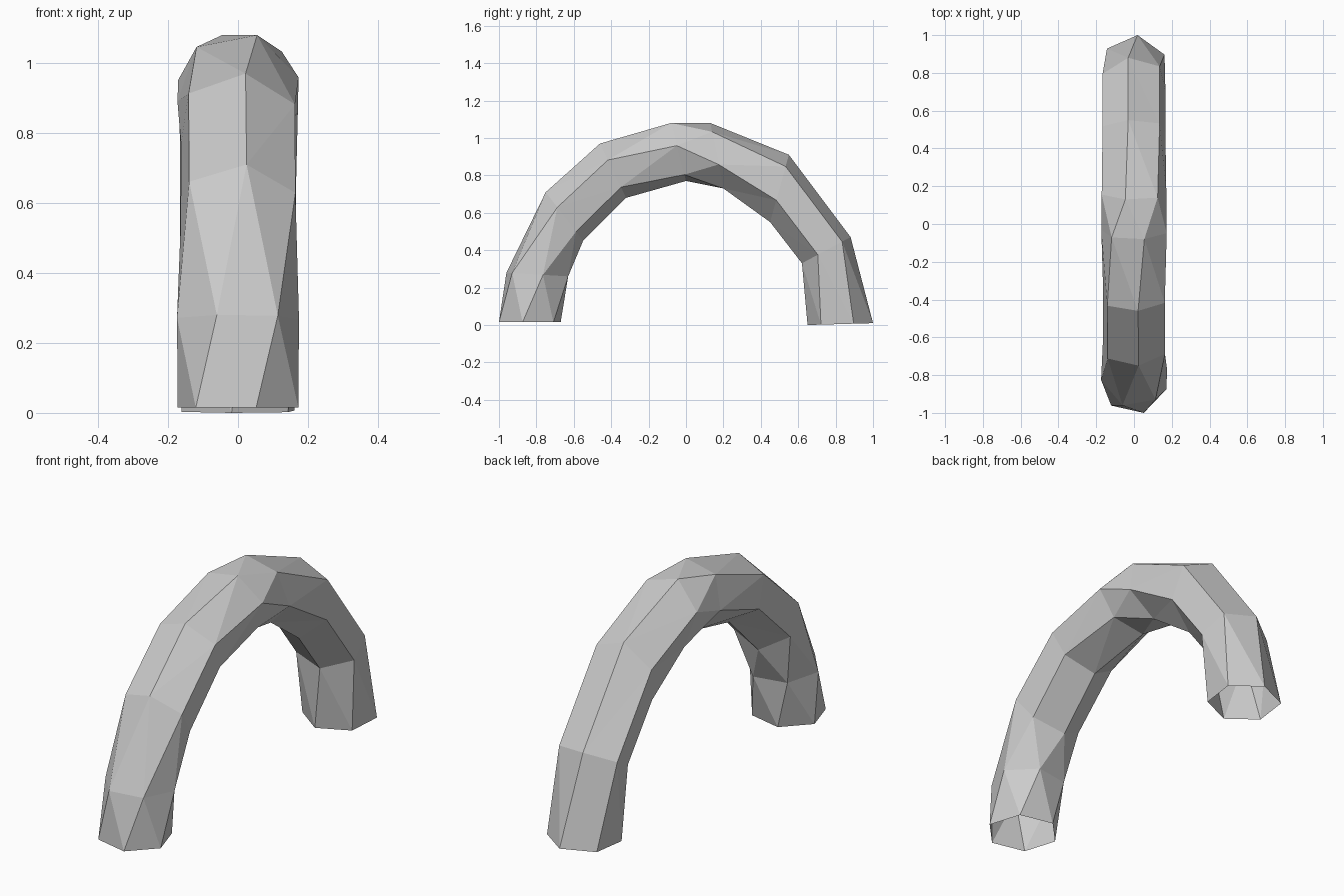
import bpy, bmesh
from math import sin, cos, radians
from mathutils import Vector

if "Cube" in bpy.data.objects:
    bpy.data.objects.remove(bpy.data.objects["Cube"])

SIDES = 6
HALF_WIDTH = 0.177

# Arch profile stations: outer (y, z), inner (y, z), twist of the hexagon in degrees
STATIONS = [
    ((-1.00, 0.015), (-0.67, 0.015), 17),
    ((-0.96, 0.28), (-0.63, 0.26), 40),
    ((-0.75, 0.71), (-0.55, 0.45), 8),
    ((-0.46, 0.97), (-0.32, 0.68), 7),
    ((-0.08, 1.08), (0.00, 0.77), 18),
    ((0.13, 1.08), (0.20, 0.73), 45),
    ((0.55, 0.91), (0.45, 0.55), 50),
    ((0.88, 0.47), (0.62, 0.33), 50),
    ((1.00, 0.01), (0.65, 0.0), 66),
]


def ring(bm, outer, inner, twist):
    """One twisted hexagonal section spanning the outer and inner profile."""
    o, i = Vector((0, *outer)), Vector((0, *inner))
    angles = [radians(twist + 360 * k / SIDES) for k in range(SIDES)]
    half = (o - i) / 2 / max(cos(a) for a in angles)
    side = Vector((HALF_WIDTH, 0, 0))
    return [bm.verts.new((o + i) / 2 + half * cos(a) + side * sin(a)) for a in angles]


# Low-poly arched tube with open feet
bm = bmesh.new()
rings = [ring(bm, *s) for s in STATIONS]
for a, b in zip(rings, rings[1:]):
    for k in range(SIDES):
        n = (k + 1) % SIDES
        bm.faces.new((a[k], a[n], b[n], b[k]))
bmesh.ops.triangulate(bm, faces=bm.faces[:], quad_method='SHORT_EDGE')
bmesh.ops.recalc_face_normals(bm, faces=bm.faces[:])
mesh = bpy.data.meshes.new("arch")
bm.to_mesh(mesh)
bm.free()
bpy.context.collection.objects.link(bpy.data.objects.new("arch", mesh))
